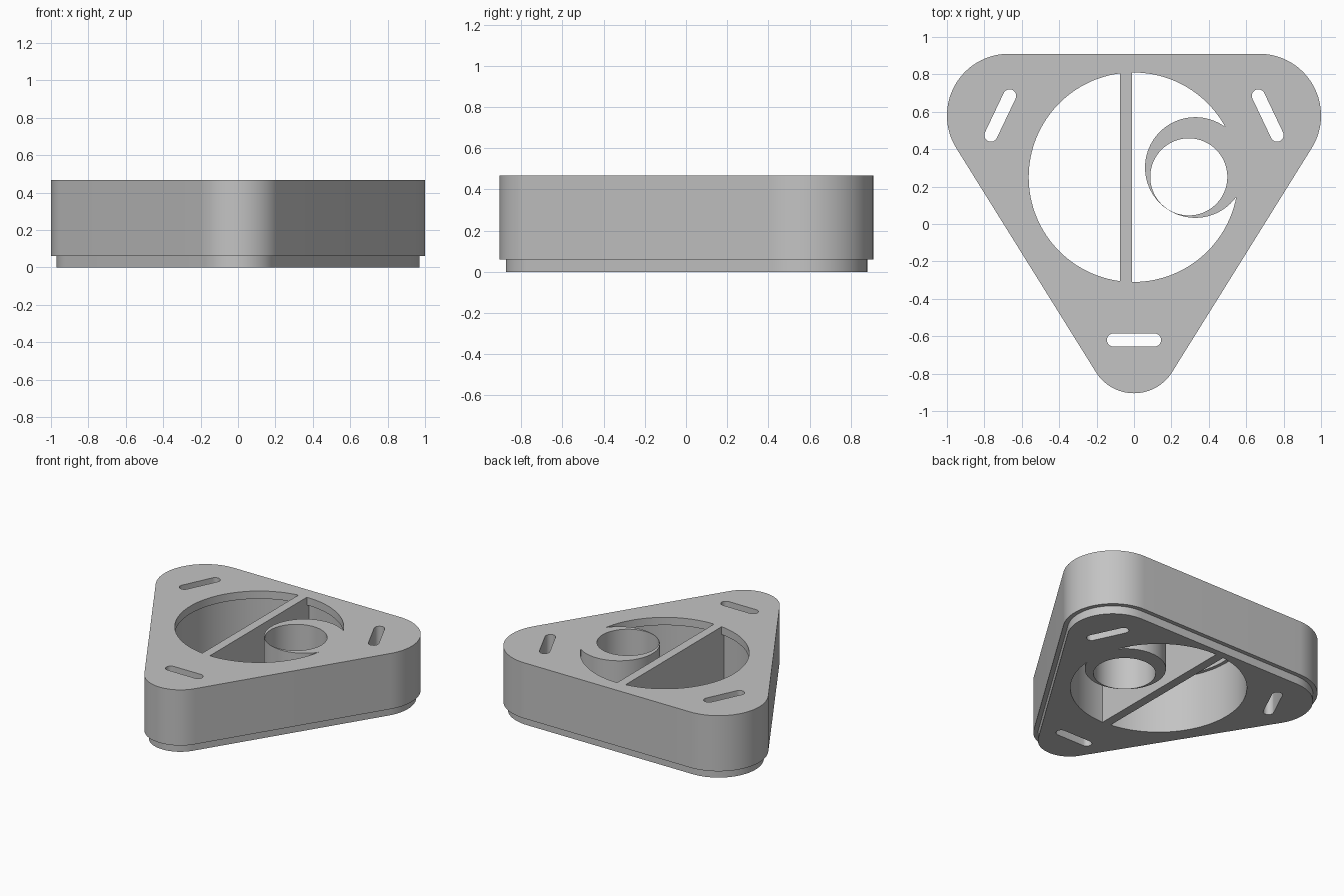
import bpy, bmesh, math

cube = bpy.data.objects.get("Cube")
if cube:
    bpy.data.objects.remove(cube)

HEIGHT, STEP_Z, LIP_Z = 0.467, 0.06, 0.41
HUB = (-0.003, 0.25)          # centre of the large opening

grey = bpy.data.materials.new("light_grey")
grey.use_nodes = True
grey.diffuse_color = (0.55, 0.55, 0.55, 1)
grey.node_tree.nodes["Principled BSDF"].inputs["Base Color"].default_value = (0.55, 0.55, 0.55, 1)


def arc(centre, radius, start, end, steps):
    """Points along an arc, angles in radians."""
    angles = [start + (end - start) * i / steps for i in range(steps + 1)]
    return [(centre[0] + radius * math.cos(a), centre[1] + radius * math.sin(a)) for a in angles]


def circle(centre, radius, steps=128):
    return arc(centre, radius, 0, math.tau, steps)[:-1]


def rounded_triangle(inset):
    """Outline around one small front corner and two large back corners."""
    front, back, r_front, r_back = (0, -0.665), (0.67, 0.58), 0.24, 0.33
    dx, dy = back[0] - front[0], back[1] - front[1]
    side = math.atan2(dy, dx) - math.acos((r_front - r_back) / math.hypot(dx, dy))
    up = math.pi / 2
    return (arc(back, r_back - inset, side, up, 32)
            + arc((-back[0], back[1]), r_back - inset, up, math.pi - side, 32)
            + arc(front, r_front - inset, math.pi - side, math.tau + side, 32))


def slot(a, b, radius):
    """Outline of a round-ended slot between two points."""
    t = math.atan2(b[1] - a[1], b[0] - a[0])
    h = math.pi / 2
    return arc(b, radius, t - h, t + h, 12) + arc(a, radius, t + h, t + 3 * h, 12)


def stack(name, layers):
    """Closed solid through matching outlines at rising heights."""
    bm = bmesh.new()
    rings = [[bm.verts.new((x, y, z)) for x, y in outline] for outline, z in layers]
    n = len(rings[0])
    for low, high in zip(rings, rings[1:]):
        for i in range(n):
            j = (i + 1) % n
            bm.faces.new((low[i], low[j], high[j], high[i]))
    bm.faces.new(rings[0][::-1])
    bm.faces.new(rings[-1])
    bmesh.ops.recalc_face_normals(bm, faces=bm.faces)
    mesh = bpy.data.meshes.new(name)
    bm.to_mesh(mesh)
    bm.free()
    mesh.materials.append(grey)
    obj = bpy.data.objects.new(name, mesh)
    bpy.context.collection.objects.link(obj)
    return obj


def prism(name, outline, low=-0.2, high=0.7):
    return stack(name, [(outline, low), (outline, high)])


def cut(target, cutter):
    """Subtract the cutter from the target, then discard the cutter."""
    cutter.hide_render = True
    mod = target.modifiers.new("cut", "BOOLEAN")
    mod.operation, mod.solver, mod.object = "DIFFERENCE", "EXACT", cutter
    bpy.context.view_layer.objects.active = target
    bpy.ops.object.modifier_apply(modifier=mod.name)
    bpy.data.objects.remove(cutter)


# Body with a stepped-in foot
foot, wall = rounded_triangle(0.03), rounded_triangle(0)
body = stack("triangular_housing", [(foot, 0), (foot, STEP_Z), (wall, STEP_Z), (wall, HEIGHT)])

# Large opening with an overhanging top lip, leaving the divider and the offset collar
wide, narrow = circle(HUB, 0.585), circle(HUB, 0.56)
opening = stack("opening", [(wide, -0.1), (wide, LIP_Z), (narrow, LIP_Z), (narrow, 0.6)])
cut(opening, prism("divider", [(-0.075, -0.6), (-0.01, -0.6), (-0.01, 1), (-0.075, 1)]))
cut(opening, prism("collar", circle((0.328, 0.302), 0.269)))
cut(body, opening)

# Round hole through the collar
cut(body, prism("collar_hole", circle((0.293, 0.252), 0.206)))

# Strap slots at the three corners
cut(body, prism("front_slot", slot((-0.11, -0.62), (0.11, -0.62), 0.035)))
for side in (-1, 1):
    cut(body, prism("back_slot", slot((side * 0.665, 0.685), (side * 0.765, 0.475), 0.035)))

# Smooth round walls, sharp rims
bpy.ops.object.select_all(action="DESELECT")
body.data.materials.clear()
body.data.materials.append(grey)
for face in body.data.polygons:
    face.material_index = 0
body.select_set(True)
bpy.context.view_layer.objects.active = body
bpy.ops.object.shade_smooth_by_angle(angle=math.radians(30))
